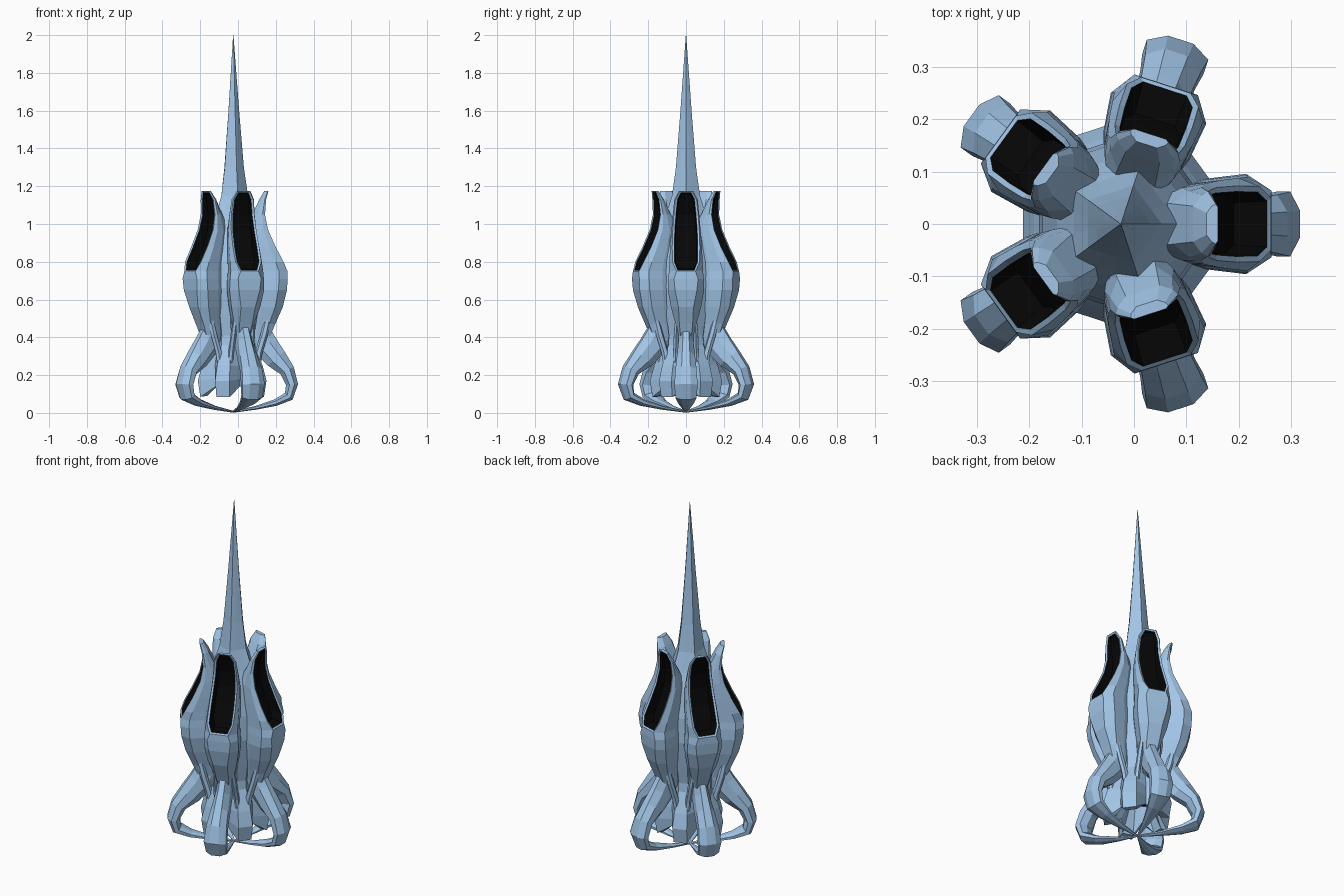
import bpy, bmesh, math
from mathutils import Vector

if "Cube" in bpy.data.objects:
    bpy.data.objects.remove(bpy.data.objects["Cube"])

CX = -0.025   # spire axis, offset so the bounds are centred
N = 5


def material(name, col):
    m = bpy.data.materials.new(name)
    m.diffuse_color = col
    m.use_nodes = True
    m.node_tree.nodes["Principled BSDF"].inputs["Base Color"].default_value = m.diffuse_color
    return m


shell = material("pale_blue_shell", (0.36, 0.56, 0.80, 1))
black = material("intake_black", (0.002, 0.002, 0.002, 1))
blue = material("nozzle_blue", (0.0, 0.0, 0.12, 1))


def loft(rings):
    """Bridge closed rings of equal size into one capped skin."""
    bm = bmesh.new()
    vs = [[bm.verts.new(p) for p in r] for r in rings]
    n = len(rings[0])
    grid = []
    for a, b in zip(vs, vs[1:]):
        grid.append([bm.faces.new((a[i], a[(i + 1) % n], b[(i + 1) % n], b[i])) for i in range(n)])
    bm.faces.new(vs[0][::-1])
    bm.faces.new(vs[-1])
    bmesh.ops.recalc_face_normals(bm, faces=bm.faces[:])
    return bm, grid


def finish(bm, name, accent=None, copies=1, stretch=1.0):
    """Place copies around the axis; stretch lengthens the side copies."""
    me = bpy.data.meshes.new(name)
    bm.to_mesh(me)
    bm.free()
    me.materials.append(shell)
    if accent:
        me.materials.append(accent)
    for k in range(copies):
        ob = bpy.data.objects.new(name if k == 0 else f"{name}_{k + 1}", me)
        a = k * math.tau / N
        ob.location.x = CX
        ob.rotation_euler.z = a
        ob.scale.x = 1 + (stretch - 1) * math.sin(a) ** 2
        bpy.context.collection.objects.link(ob)


def star_ring(rl, zl, rv, zv):
    """15-sided ring: one point on each lobe axis, two in each valley."""
    pts = []
    for k in range(N):
        for off, r, z in ((0, rl, zl), (24, rv, zv), (48, rv, zv)):
            a = math.radians(72 * k + off)
            pts.append((r * math.cos(a), r * math.sin(a), z))
    return pts


# Central hull tapering into the needle spire
hull = [(0.09, 0.42, 0.12, 0.40), (0.12, 0.52, 0.14, 0.52), (0.15, 0.66, 0.16, 0.66),
        (0.15, 0.80, 0.153, 0.80), (0.13, 0.95, 0.125, 0.95), (0.115, 1.04, 0.092, 1.04),
        (0.078, 1.15, 0.064, 1.15), (0.056, 1.30, 0.048, 1.30), (0.031, 1.60, 0.026, 1.60),
        (0.001, 2.0, 0.001, 2.0)]
bm, _ = loft([star_ring(*r) for r in hull])
finish(bm, "spire_hull")

# Petalled engine skirt between the legs, with a blue recess
skirt = [(0.09, 0.50, 0.115, 0.50), (0.10, 0.36, 0.125, 0.36), (0.12, 0.25, 0.170, 0.25),
         (0.12, 0.18, 0.192, 0.17), (0.115, 0.14, 0.178, 0.085), (0.10, 0.145, 0.14, 0.09),
         (0.06, 0.22, 0.075, 0.22)]
bm, grid = loft([star_ring(*r) for r in skirt])
bm.faces.ensure_lookup_table()
bm.faces[-1].material_index = 1
finish(bm, "engine_skirt", blue)


# Intake pods: z, inner radius, outer radius, half width, nose half width
pod = [(0.38, 0.06, 0.185, 0.035, 0.025), (0.47, 0.06, 0.222, 0.055, 0.035),
       (0.56, 0.06, 0.262, 0.080, 0.040), (0.65, 0.06, 0.284, 0.096, 0.058),
       (0.71, 0.06, 0.288, 0.094, 0.064), (0.75, 0.06, 0.287, 0.090, 0.050),
       (0.80, 0.06, 0.266, 0.088, 0.072), (0.88, 0.06, 0.224, 0.084, 0.073),
       (0.97, 0.06, 0.184, 0.077, 0.070), (1.05, 0.10, 0.168, 0.070, 0.064),
       (1.13, 0.138, 0.174, 0.062, 0.056), (1.175, 0.164, 0.186, 0.038, 0.032)]
RIM = 5
rings = []
for z, ri, ro, hw, nw in pod:
    d = ro - ri
    half = [(ri, hw * 0.55), (ri + d * 0.45, hw * 0.9), (ri + d * 0.8, hw), (ro, nw)]
    rings.append([(r, -w, z) for r, w in half] + [(r, w, z) for r, w in half[::-1]])
bm, grid = loft(rings)
mouth = [row[3] for row in grid[RIM:]]
# Inset the sloping mouth, then push it inward as a black hollow
bmesh.ops.inset_region(bm, faces=mouth, thickness=0.011, depth=-0.004)
wall = bmesh.ops.inset_region(bm, faces=mouth, thickness=0.006)["faces"]
for f in mouth + wall:
    f.material_index = 1
for v in {v for f in mouth for v in f.verts}:
    t = max(0.0, min(1.0, (1.15 - v.co.z) / 0.25))
    v.co.x -= 0.012 + 0.05 * t
finish(bm, "intake_pod", black, N, 0.97)


def limb(path, sides=8):
    """Tube along a path of (r, y, z, half width, half thickness)."""
    pts = [Vector(p[:3]) for p in path]
    rings = []
    for i, p in enumerate(path):
        t = (pts[min(i + 1, len(pts) - 1)] - pts[max(i - 1, 0)]).normalized()
        n = t.cross(Vector((0, 1, 0))).normalized()
        b = n.cross(t)
        ring = []
        for s in range(sides):
            a = math.tau * (s + 0.5) / sides
            ring.append(pts[i] + b * (math.cos(a) * p[3] * 1.08) + n * (math.sin(a) * p[4] * 1.08))
        rings.append(ring)
    return loft(rings)[0]


# Arched legs, thick at the root, curling under to meet at the axis
leg = [(0.12, 0, 0.46, 0.035, 0.06), (0.168, 0, 0.36, 0.040, 0.068), (0.227, 0, 0.288, 0.048, 0.058),
       (0.285, 0, 0.225, 0.056, 0.040), (0.311, 0, 0.15, 0.062, 0.032), (0.294, 0, 0.088, 0.056, 0.027),
       (0.225, 0, 0.055, 0.040, 0.018), (0.12, 0, 0.027, 0.021, 0.010), (0.0, 0, 0.006, 0.004, 0.005)]
finish(limb(leg), "leg", copies=N, stretch=1.09)

# Slim struts either side of each leg root
for side, name in ((1, "strut_left"), (-1, "strut_right")):
    strut = [(0.19, side * 0.045, 0.53, 0.010, 0.014), (0.165, side * 0.052, 0.42, 0.013, 0.018),
             (0.135, side * 0.055, 0.32, 0.014, 0.018), (0.125, side * 0.06, 0.20, 0.012, 0.012)]
    finish(limb(strut, 6), name, copies=N)
